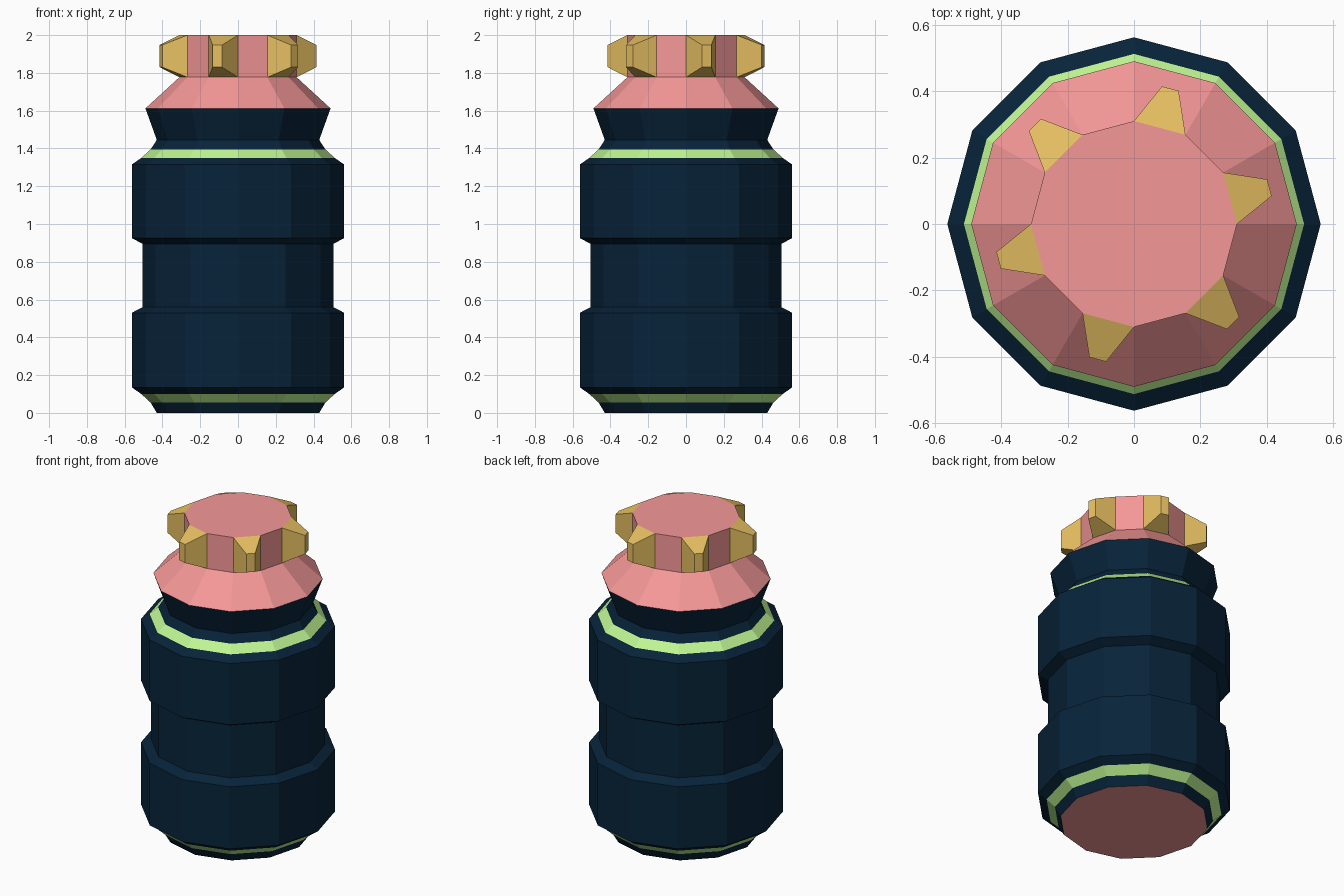
import bpy, bmesh, math

if "Cube" in bpy.data.objects:
    bpy.data.objects.remove(bpy.data.objects["Cube"])

SIDES = 12


def material(name, srgb):
    m = bpy.data.materials.new(name)
    m.diffuse_color = [(c / 255) ** 2.2 for c in srgb] + [1]
    m.use_nodes = True
    m.node_tree.nodes["Principled BSDF"].inputs["Base Color"].default_value = m.diffuse_color
    return m


navy = material("navy", (16, 40, 60))
green = material("green", (190, 245, 145))
pink = material("pink", (245, 150, 150))
gold = material("gold", (230, 190, 98))


def add_object(name, bm, mat):
    mesh = bpy.data.meshes.new(name)
    bm.to_mesh(mesh)
    bm.free()
    mesh.materials.append(mat)
    ob = bpy.data.objects.new(name, mesh)
    bpy.context.collection.objects.link(ob)
    return ob


def lathe(name, profile, mat, cap_bottom=False, cap_top=False):
    """Twelve-sided turned shell from (radius, z) points, listed upwards."""
    bm = bmesh.new()
    rings = []
    for r, z in profile:
        rings.append([bm.verts.new((r * math.cos(i * math.tau / SIDES),
                                    r * math.sin(i * math.tau / SIDES), z))
                      for i in range(SIDES)])
    for a, b in zip(rings, rings[1:]):
        for i in range(SIDES):
            j = (i + 1) % SIDES
            bm.faces.new((a[i], a[j], b[j], b[i]))
    if cap_bottom:
        bm.faces.new(rings[0][::-1])
    if cap_top:
        bm.faces.new(rings[-1])
    return add_object(name, bm, mat)


# Base: pink underside, dark foot and lower green trim
lathe("base_plate", [(0.43, 0)], pink, cap_bottom=True)
lathe("foot", [(0.43, 0), (0.463, 0.055)], navy)
lathe("lower_trim", [(0.463, 0.055), (0.512, 0.10)], green)

# Main body with recessed waist
lathe("body", [(0.512, 0.10), (0.562, 0.135), (0.562, 0.53), (0.505, 0.56),
               (0.505, 0.895), (0.562, 0.925), (0.562, 1.315), (0.512, 1.35)], navy)

# Upper trim and flared neck
lathe("upper_trim", [(0.512, 1.35), (0.463, 1.395)], green)
lathe("neck", [(0.463, 1.395), (0.43, 1.445), (0.49, 1.612)], navy)

# Sloped lid with knob
KNOB_R, Z0, Z1 = 0.31, 1.777, 2.0
lathe("lid", [(0.49, 1.612), (KNOB_R, Z0), (KNOB_R, Z1)], pink, cap_top=True)

# Tapered grips on every second knob face
inner = KNOB_R * math.cos(math.pi / SIDES)
half = KNOB_R * math.sin(math.pi / SIDES)
bm = bmesh.new()
for k in range(6):
    a = math.radians(15 + 60 * k)
    c, s = math.cos(a), math.sin(a)

    def ring(d, w, lo, hi):
        return [bm.verts.new((d * c - t * s, d * s + t * c, z))
                for t, z in ((-w, lo), (w, lo), (w, hi), (-w, hi))]

    root = ring(inner, half, Z0, Z1)
    tip = ring(0.422, 0.026, 1.83, 1.948)
    bm.faces.new(tip)
    for i in range(4):
        j = (i + 1) % 4
        bm.faces.new((root[i], root[j], tip[j], tip[i]))
add_object("knob_grips", bm, gold)
